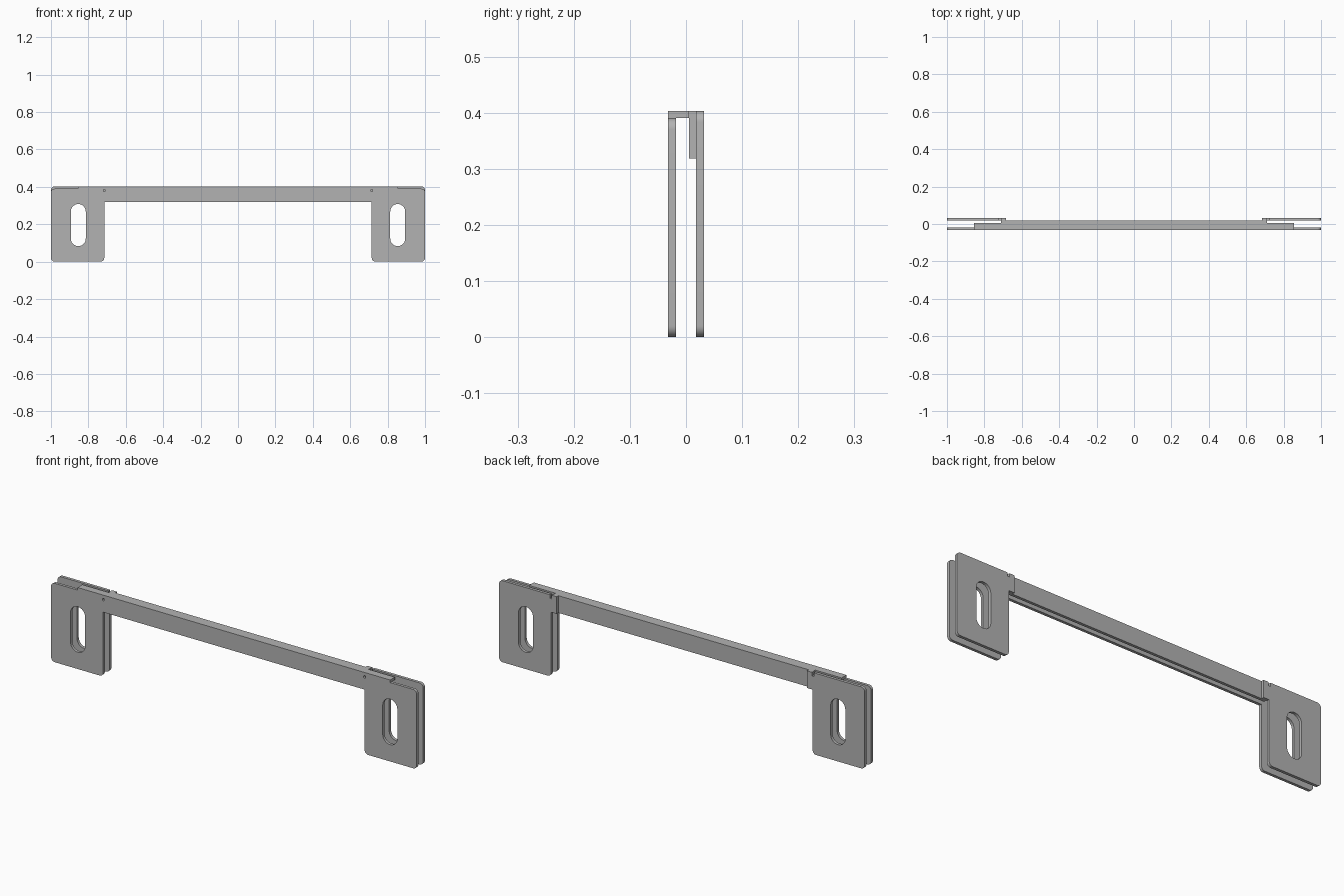
import bpy, math
from mathutils import Vector

cube = bpy.data.objects.get("Cube")
if cube:
    bpy.data.objects.remove(cube)

steel = bpy.data.materials.new("grey_steel")
steel.use_nodes = True
GREY = (0.45, 0.45, 0.45, 1)
steel.diffuse_color = GREY
steel.node_tree.nodes["Principled BSDF"].inputs["Base Color"].default_value = GREY


def rounded(corners):
    """Outline from (x, z, radius) corners, each rounded with a short arc."""
    out = []
    for i, (x, z, r) in enumerate(corners):
        p = Vector((x, z))
        if r == 0:
            out.append(p)
            continue
        a = p + (Vector(corners[i - 1][:2]) - p).normalized() * r
        b = p + (Vector(corners[(i + 1) % len(corners)][:2]) - p).normalized() * r
        c = a + b - p
        for k in range(9):
            t = math.pi / 2 * k / 8
            out.append(c + (a - c) * math.cos(t) + (b - c) * math.sin(t))
    return out


def slot(x, z0, z1, r):
    """Vertical slot with round ends."""
    pts = []
    for k in range(34):
        t = math.pi * (k if k < 17 else k - 1) / 16
        zc = z1 - r if k < 17 else z0 + r
        pts.append(Vector((x + r * math.cos(t), zc + r * math.sin(t))))
    return pts


def sheet(name, loops, y0, y1):
    """Flat sheet in the x-z plane; the loops after the first are holes."""
    cu = bpy.data.curves.new(name, "CURVE")
    cu.dimensions = "2D"
    cu.fill_mode = "BOTH"
    cu.extrude = (y1 - y0) / 2
    for loop in loops:
        sp = cu.splines.new("POLY")
        sp.points.add(len(loop) - 1)
        for q, p in zip(sp.points, loop):
            q.co = (p.x, p.y, 0, 1)
        sp.use_cyclic_u = True
    ob = bpy.data.objects.new(name, cu)
    bpy.context.collection.objects.link(ob)
    ob.rotation_euler.x = math.pi / 2
    ob.location.y = (y0 + y1) / 2
    bpy.ops.object.select_all(action="DESELECT")
    ob.select_set(True)
    bpy.context.view_layer.objects.active = ob
    bpy.ops.object.convert(target="MESH")
    ob.data.materials.clear()
    ob.data.materials.append(steel)
    bpy.ops.object.transform_apply(location=True, rotation=True, scale=True)
    bpy.ops.object.shade_smooth_by_angle(angle=math.radians(30))
    return ob


def rect(x0, x1, z0, z1):
    return [Vector(p) for p in ((x0, z0), (x1, z0), (x1, z1), (x0, z1))]


INNER, TOP, BAR, R = 0.715, 0.403, 0.318, 0.02
FLANGE = 0.855

# Front panel: two end plates joined by a narrow strip
half = [(INNER, BAR, 0), (INNER, 0, R), (1, 0, R), (1, 0.39, R)]
outline = rounded(half + [(-x, z, r) for x, z, r in reversed(half)])
holes = [slot(s * 0.854, 0.083, 0.308, 0.04) for s in (-1, 1)]
reliefs = [slot(s * 0.715, 0.374, 0.391 - 0.004, 0.005) for s in (-1, 1)]
sheet("front_panel", [outline] + holes + reliefs, -0.032, -0.018)

# Top flange and rear strip closing the channel
sheet("top_flange", [rect(-FLANGE, FLANGE, 0.39, TOP)], -0.0325, 0.005)
sheet("rear_strip_top", [rect(-0.71, 0.71, 0.39, TOP)], 0.005, 0.019)
sheet("rear_strip", [rect(-0.71, 0.71, BAR, 0.39)], 0.005, 0.019)

# Rear end plates, each with an overlapping tab and a relief notch
for s, side in ((1, "left"), (-1, "right")):
    corners = [(0.685, BAR, 0), (INNER, BAR, 0), (INNER, 0, R), (1, 0, R),
               (1, TOP, R), (0.722, TOP, 0), (0.722, 0.385, 0),
               (0.712, 0.385, 0), (0.712, TOP, 0), (0.685, TOP, 0)]
    loop = rounded([(s * x, z, r) for x, z, r in corners])
    sheet("rear_plate_" + side, [loop, slot(s * 0.854, 0.083, 0.308, 0.04)],
          0.018, 0.0325)
